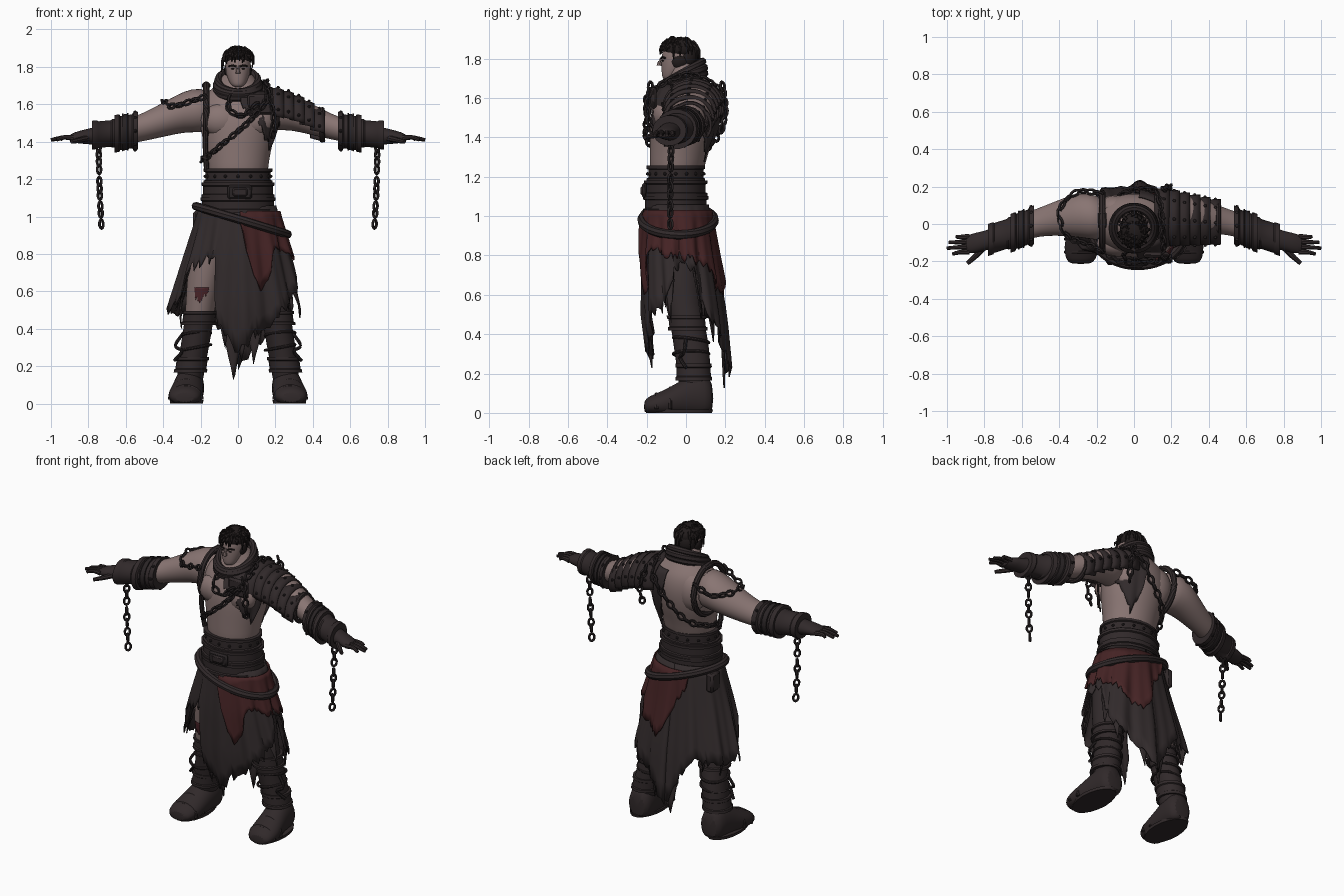
import bpy, bmesh, math, random
from mathutils import Vector, Matrix

random.seed(4)
if "Cube" in bpy.data.objects:
    bpy.data.objects.remove(bpy.data.objects["Cube"])


def material(name, *rgb):
    m = bpy.data.materials.new(name)
    m.use_nodes = True
    m.diffuse_color = (*rgb, 1)
    m.node_tree.nodes["Principled BSDF"].inputs["Base Color"].default_value = (*rgb, 1)
    return m


SKIN = material("skin", .25, .178, .17)
CLOTH = material("dark cloth", .032, .024, .025)
LEATHER = material("dark leather", .03, .022, .023)
IRON = material("blackened iron", .022, .017, .018)
HAIR = material("black hair", .015, .011, .011)
RED = material("deep red cloth", .06, .017, .018)
BLOOD = material("dried blood", .07, .018, .022)


def finish(name, bm, mat, sub=0, thick=0.0, bevel=0.0):
    bmesh.ops.recalc_face_normals(bm, faces=bm.faces)
    me = bpy.data.meshes.new(name)
    bm.to_mesh(me)
    bm.free()
    ob = bpy.data.objects.new(name, me)
    bpy.context.collection.objects.link(ob)
    me.materials.append(mat)
    bpy.ops.object.select_all(action="DESELECT")
    ob.select_set(True)
    bpy.context.view_layer.objects.active = ob
    bpy.ops.object.shade_smooth_by_angle(angle=math.radians(40))
    if thick:
        ob.modifiers.new("thickness", "SOLIDIFY").thickness = thick
    if bevel:
        ob.modifiers.new("edges", "BEVEL").width = bevel
    if sub:
        ob.modifiers.new("smooth", "SUBSURF").levels = sub
        ob.modifiers["smooth"].render_levels = sub
    return ob


def loft(name, secs, mat, axis="Z", side=1, n=18, arc=None, sub=1, thick=0.0, floor=None):
    """Skin elliptical sections (position, centre a, centre b, radius a, radius b)."""
    bm, rings = bmesh.new(), []
    a0, a1 = [math.radians(a) for a in arc or (0, 360)]
    count = n + 1 if arc else n
    for s, ca, cb, ra, rb in secs:
        ring = []
        for i in range(count):
            t = a0 + (a1 - a0) * i / n
            a, b = ca + ra * math.cos(t), cb + rb * math.sin(t)
            p = {"X": (s, a, b), "Y": (a, s, b), "Z": (a, b, s)}[axis]
            z = p[2] if floor is None else max(floor, p[2])
            ring.append(bm.verts.new((p[0] * side, p[1], z)))
        rings.append(ring)
    for r, q in zip(rings, rings[1:]):
        for i in range(n):
            j = (i + 1) % count
            bm.faces.new((r[i], r[j], q[j], q[i]))
    if not arc:
        bm.faces.new(rings[0])
        bm.faces.new(rings[-1])
    return finish(name, bm, mat, sub, thick)


def band(name, pos, size, c, r, mat, axis="Z", side=1, slope=(0, 0), lip=.008):
    """A stiff cuff with raised rims."""
    rows = [(0, 0), (0, lip), (.2, lip), (.25, 0), (.75, 0), (.8, lip), (1, lip), (1, 0)]
    secs = [(pos + size * t, c[0] + slope[0] * t, c[1] + slope[1] * t, r[0] + e, r[1] + e) for t, e in rows]
    return loft(name, secs, mat, axis, side, sub=0)


def ball(name, loc, scale, mat, seg=16):
    bm = bmesh.new()
    bmesh.ops.create_uvsphere(bm, u_segments=seg, v_segments=seg // 2, radius=1,
                              matrix=Matrix.Translation(loc) @ Matrix.Diagonal((*scale, 1)))
    return finish(name, bm, mat)


def box(name, loc, size, mat, bevel=.008):
    bm = bmesh.new()
    bmesh.ops.create_cube(bm, size=1, matrix=Matrix.Translation(loc) @ Matrix.Diagonal((*size, 1)))
    return finish(name, bm, mat, bevel=bevel)


def lerp(table, s):
    s = min(max(s, table[0][0]), table[-1][0])
    for p, q in zip(table, table[1:]):
        if s <= q[0]:
            t = (s - p[0]) / (q[0] - p[0])
            return [u + (v - u) * t for u, v in zip(p, q)][1:]


def cloth(name, shape, hem, top, mat, out=.01, fold=.01, rag=.03, step=3, thick=.007):
    """Hang ragged cloth round a body shape; angle 0 is the front, 90 the left."""
    bm, cols, rows = bmesh.new(), [], 8
    n = max(2, round((hem[-1][0] - hem[0][0]) / step))
    for k in range(n + 1):
        deg = hem[0][0] + (hem[-1][0] - hem[0][0]) * k / n
        a = math.radians(deg)
        low = lerp(hem, deg)[0] + rag * random.uniform(-1, 1) * (1 if k % 2 else .4)
        col = []
        for i in range(rows + 1):
            t = i / rows
            z = top + (low - top) * t
            cx, cy, rx, ry = lerp(shape, z)
            e = out + fold * t * math.sin(a * 11) + fold * .5 * t * math.sin(a * 23)
            col.append(bm.verts.new((cx + (rx + e) * math.sin(a), cy - (ry + e) * math.cos(a), z)))
        cols.append(col)
    for p, q in zip(cols, cols[1:]):
        for i in range(rows):
            bm.faces.new((p[i], p[i + 1], q[i + 1], q[i]))
    return finish(name, bm, mat, thick=thick)


def spline(pts, closed=False, fine=12):
    pts = [Vector(p) for p in pts]
    n, out = len(pts), []
    get = (lambda i: pts[i % n]) if closed else (lambda i: pts[min(max(i, 0), n - 1)])
    for i in range(n if closed else n - 1):
        a, b, c, d = (get(i + k) for k in (-1, 0, 1, 2))
        for k in range(fine):
            t = k / fine
            out.append(b + ((c - a) * t + (2 * a - 5 * b + 4 * c - d) * t ** 2 + (3 * b - a - 3 * c + d) * t ** 3) / 2)
    return out + [pts[0] if closed else pts[-1]]


def tube(name, pts, r, mat, closed=False, tip=1.0, n=8):
    path, bm, rings = spline(pts, closed, 6), bmesh.new(), []
    if closed:
        path.pop()
    m = len(path)
    for i, p in enumerate(path):
        t = path[(i + 1) % m] - path[i - 1] if closed else path[min(i + 1, m - 1)] - path[max(i - 1, 0)]
        ref = Vector((.1, .2, 1)) if abs(t.normalized().z) < .9 or closed else Vector((0, 1, 0))
        u = t.cross(ref).normalized()
        v = t.cross(u).normalized()
        w = r * (1 + (tip - 1) * i / m)
        rings.append([bm.verts.new(p + (u * math.cos(k * math.tau / n) + v * math.sin(k * math.tau / n)) * w) for k in range(n)])
    for a, b in zip(rings, rings[1:] + (rings[:1] if closed else [])):
        for k in range(n):
            bm.faces.new((a[k], a[(k + 1) % n], b[(k + 1) % n], b[k]))
    if not closed:
        bm.faces.new(rings[0])
        bm.faces.new(rings[-1])
    return finish(name, bm, mat)


def chain(name, pts, closed=False, step=.046, long=.024, wide=.015, r=.008):
    path, bm, travel, count = spline(pts, closed), bmesh.new(), 0, 0
    for p, q in zip(path, path[1:]):
        travel += (q - p).length
        if travel < step * count:
            continue
        count += 1
        t = (q - p).normalized()
        u = t.cross(Vector((0, 1, .2)) if abs(t.y) < .8 else Vector((1, 0, 0))).normalized()
        v = t.cross(u)
        u, v = ((u + v) * .707, (u - v) * .707) if count % 2 else ((u - v) * .707, (u + v) * .707)
        ring = []
        for i in range(10):
            c, s = math.cos(i * math.tau / 10), math.sin(i * math.tau / 10)
            mid, o = p + t * c * long + u * s * wide, t * c + u * s
            ring.append([bm.verts.new(mid + (o * math.cos(j * math.tau / 5) + v * math.sin(j * math.tau / 5)) * r) for j in range(5)])
        for i in range(10):
            for j in range(5):
                a, b, k = ring[i], ring[(i + 1) % 10], (j + 1) % 5
                bm.faces.new((a[j], a[k], b[k], b[j]))
    return finish(name, bm, mat=IRON)


# Torso, neck and chest muscles
TORSO = [(1.15, 0, -.055, .155, .13), (1.3, 0, -.04, .165, .145), (1.4, 0, -.02, .19, .165), (1.5, 0, -.01, .205, .175),
         (1.58, 0, 0, .215, .165), (1.65, 0, .01, .19, .135), (1.7, 0, .01, .11, .09), (1.8, 0, -.02, .06, .06)]
loft("torso", TORSO, SKIN, n=24, sub=2)

# Arms, gloves, fingers and bracers
ARM = [(.14, .02, 1.565, .12, .125), (.25, .045, 1.57, .125, .118), (.33, .045, 1.545, .113, .105),
       (.42, .03, 1.51, .093, .09), (.5, .012, 1.48, .078, .077), (.57, -.01, 1.46, .075, .07), (.68, -.05, 1.44, .06, .055)]
GLOVE = [(.66, -.045, 1.44, .07, .065), (.78, -.085, 1.43, .052, .046), (.84, -.1, 1.425, .056, .036), (.91, -.112, 1.418, .05, .022)]
for side, label, full in ((1, "left", .9), (-1, "right", 1)):
    ball(label + "_chest_muscle", (side * .085, -.105, 1.515), (.115, .07, .09), SKIN)
    ball(label + "_shoulder_blade", (side * .1, .085, 1.54), (.1, .07, .12), SKIN)
    loft(label + "_arm", [(*s, a * full, b * full) for *s, a, b in ARM], SKIN, "X", side)
    loft(label + "_glove", GLOVE, LEATHER, "X", side)
    for i, reach in enumerate((.97, 1, .99, .95)):
        y = -.148 + .027 * i
        tube(label + "_finger", [(side * .88, y, 1.42), (side * .93, y - .003, 1.423), (side * reach, y * 1.15 + .01, 1.41)],
             .0155, LEATHER, tip=.55)
    tube(label + "_thumb", [(side * .8, -.12, 1.42), (side * .84, -.165, 1.41), (side * .89, -.21, 1.4)], .019, LEATHER, tip=.55)
    band(label + "_bracer", .535, .125, (-.005, 1.46), (.094, .092), LEATHER, "X", side, (-.045, -.018), .01)
    band(label + "_wrist_cuff", .645, .135, (-.042, 1.447), (.08, .072), LEATHER, "X", side, (-.043, -.012), .006)
    band(label + "_bracer_strap", .585, .035, (-.022, 1.453), (.1, .098), IRON, "X", side, (-.012, -.004), .004)
    for i in range(8):
        a = i * math.tau / 8
        ball(label + "_bracer_stud", (side * .55, -.01 + .102 * math.cos(a), 1.457 + .1 * math.sin(a)), (.01,) * 3, IRON, 8)
    chain(label + "_hanging_chain", [(side * .745, -.075, 1.37), (side * .74, -.08, 1.15), (side * .73, -.08, .95)])

# Layered shoulder armour on the left
for i in range(6):
    x, y, z, r = .11 + .055 * i, .036 - .005 * i, 1.564 - .0035 * i * i, .144 - .0068 * i
    loft("left_shoulder_plate", [(x, y, z, r + .006, r - .01), (x + .05, y, z - .008, r + .014, r),
                                 (x + .08, y, z - .018, r + .012, r - .002)], LEATHER, "X", arc=(-15 - 4 * i, 188), sub=0, thick=.014)
    for a in (.2, .9, 1.6, 2.3, 3):
        ball("plate_stud", (x + .05, y + (r + .014) * math.cos(a), z - .008 + r * math.sin(a)), (.009,) * 3, IRON, 8)
cloth("left_shoulder_cloth", TORSO, [(4, 1.62), (18, 1.54), (32, 1.5), (48, 1.4), (62, 1.37), (75, 1.5), (105, 1.5),
                                     (125, 1.42), (145, 1.3), (158, 1.38), (172, 1.6)], 1.67, CLOTH, .02, .006)
box("chest_plate", (.12, -.165, 1.6), (.14, .03, .11), LEATHER, .012)
tube("left_arm_strap", [(.45, .02 + .085 * math.cos(a * .7), 1.49 + .082 * math.sin(a * .7)) for a in range(9)], .014, LEATHER, True)

# Harness straps and body chains
tube("right_shoulder_strap", [(-.17, .01 + .155 * math.cos(i * math.tau / 12), 1.55 + .155 * math.sin(i * math.tau / 12))
                              for i in range(12)], .018, LEATHER, True)
tube("right_strap_tail", [(-.172, -.13, 1.46), (-.175, -.12, 1.38), (-.168, -.1, 1.25)], .014, LEATHER)
box("right_strap_buckle", (-.17, .02, 1.7), (.045, .09, .03), IRON)
chain("chest_chain", [(.15, -.185, 1.62), (.05, -.198, 1.5), (-.08, -.198, 1.39), (-.175, -.11, 1.31), (-.18, 0, 1.31),
                      (-.1, .135, 1.37), (.02, .18, 1.5), (.12, .17, 1.64), (.15, 0, 1.72)], True)
chain("right_shoulder_chain", [(-.19, .165, 1.63), (-.3, .172, 1.6), (-.385, .1, 1.61), (-.395, .02, 1.61),
                               (-.35, -.07, 1.59), (-.27, -.1, 1.61), (-.18, -.14, 1.64)])
chain("collar_chain", [(-.03, -.13, 1.66), (-.05, -.18, 1.58), (.02, -.195, 1.54), (.1, -.195, 1.6)])
for y in (-.195, .2):
    chain("left_side_chain", [(.16, y * .93, 1.66), (.19, y, 1.53), (.18, y * .85, 1.4)])

# Neck collar, higher at the back
for r, z, w, tilt in ((.11, 1.702, .025, .052), (.114, 1.68, .022, .046), (.106, 1.726, .02, .06)):
    tube("neck_collar", [(r * math.sin(a), -.022 - r * math.cos(a), z - tilt * math.cos(a))
                         for a in [i * math.tau / 14 for i in range(14)]], w, LEATHER, True)

# Head, face and hair
loft("head", [(1.69, 0, -.09, .028, .028), (1.72, 0, -.074, .048, .05), (1.76, 0, -.052, .064, .074),
              (1.8, 0, -.042, .07, .084), (1.85, 0, -.038, .068, .082), (1.89, 0, -.035, .04, .05)], SKIN, sub=2)
tube("nose", [(0, -.12, 1.805), (0, -.133, 1.78), (0, -.136, 1.765)], .009, SKIN, tip=1.5)
box("mouth", (0, -.117, 1.738), (.032, .008, .005), BLOOD, .002)
for s in (-1, 1):
    ball("eye", (s * .026, -.117, 1.79), (.011, .007, .004), HAIR, 8)
    tube("eyebrow", [(s * .01, -.126, 1.802), (s * .03, -.12, 1.808), (s * .05, -.106, 1.803)], .005, HAIR)
    ball("sideburn", (s * .062, -.035, 1.785), (.013, .04, .035), HAIR, 8)
ball("hair_cap", (0, -.032, 1.85), (.076, .09, .06), HAIR)
ball("hair_back", (0, .005, 1.81), (.068, .058, .07), HAIR)
for i in range(90):
    a, up = random.uniform(0, math.tau), random.uniform(.05, 1.2)
    d = Vector((math.sin(a) * math.cos(up), -math.cos(a) * math.cos(up), math.sin(up)))
    p = Vector((0, -.032, 1.85)) + Vector((d.x * .07, d.y * .084, d.z * .056))
    drop = random.uniform(.02, .055) + (.035 if math.cos(a) < .4 else 0)
    tube("hair_tuft", [p, p + d * .016 + Vector((0, 0, -drop * .3)), p + d * .02 + Vector((0, 0, -drop))], .013, HAIR, tip=.1, n=5)

# Legs and boots
LEG = [(.06, -.262, .045, .07, .08), (.2, -.25, .042, .075, .085), (.32, -.228, .03, .078, .092), (.45, -.207, .01, .078, .088),
       (.55, -.198, -.015, .082, .092), (.7, -.172, -.025, .1, .108), (.85, -.14, -.035, .112, .12), (1.05, -.1, -.045, .1, .12)]
FOOT = [(-.215, .285, .03, .055, .03), (-.19, .284, .038, .083, .047), (-.12, .28, .046, .097, .066), (-.05, .272, .06, .088, .09),
        (.03, .262, .085, .082, .115), (.1, .258, .085, .08, .12), (.14, .258, .07, .06, .08)]
for side, label in ((1, "left"), (-1, "right")):
    leg = loft(label + "_leg", [(z, -x * side, *rest) for z, x, *rest in LEG], SKIN if side < 0 else CLOTH)
    leg.data.materials.append(LEATHER)
    for f in leg.data.polygons:
        f.material_index = int(f.center.z < .46)
    loft(label + "_boot", FOOT, LEATHER, "Y", side, floor=0)
    loft(label + "_sole", [(0, .275, -.035, .088, .17), (.018, .275, -.035, .09, .175)], LEATHER, side=side, sub=0)
    band(label + "_ankle_cuff", .165, .085, (.255, .04), (.083, .088), LEATHER, side=side, slope=(-.012, -.002), lip=.006)
    band(label + "_knee_cuff", .42, .075, (.212, .01), (.088, .094), LEATHER, side=side, slope=(-.01, -.008))
    for i, z in enumerate((.3, .37)):
        tube(label + "_boot_wrap", [(side * .225 + .08 * math.sin(a), .026 - .09 * math.cos(a), z + .015 * math.sin(a + i))
                                    for a in [k * math.tau / 10 for k in range(10)]], .008, LEATHER, True)
    tube(label + "_boot_lace", [(side * .29, 0, .38), (side * .335, -.01, .31), (side * .3, -.03, .28), (side * .34, 0, .23)], .009, IRON)
    for y, z in ((-.15, .088), (-.08, .118)):
        tube(label + "_toe_strap", [(side * (.279 + .086 * math.cos(a)), y, .02 + (z - .014) * math.sin(a))
                                    for a in (0, .5, 1, 1.57, 2.1, 2.6, 3.14)], .01, LEATHER)
cloth("thigh_blood", LEG, [(-30, .6), (-12, .54), (8, .57), (20, .6)], .62, BLOOD, .002, 0, .02, thick=.004)

# Wide belt with a buckle plate and pouches
for z, r in ((1.02, .192), (1.1, .187), (1.175, .175)):
    band("waist_belt", z, .082, (0, -.052), (r, r - .033), LEATHER, lip=.009)
box("belt_plate", (.01, -.212, 1.13), (.13, .025, .075), IRON, .01)
box("belt_buckle", (.01, -.222, 1.13), (.08, .02, .045), LEATHER)
box("side_pouch", (-.215, .03, .97), (.05, .09, .12), LEATHER, .012)
for i in range(16):
    a = i * math.tau / 16
    ball("belt_stud", (.176 * math.sin(a), -.052 - .143 * math.cos(a), 1.215), (.009,) * 3, IRON, 8)

# Ragged skirt, red drape, loose tatters and waist rope
SKIRT = [(.1, 0, .035, .32, .19), (.5, 0, -.01, .36, .205), (.8, 0, -.035, .275, .183), (1.08, 0, -.043, .195, .152)]
cloth("skirt", SKIRT, [(-180, .2), (-165, .36), (-152, .54), (-135, .48), (-110, .46), (-85, .52), (-66, .56), (-58, .74), (-24, .78),
                       (-18, .4), (0, .26), (12, .36), (25, .38), (40, .5), (62, .55), (75, .65), (88, .77), (110, .74),
                       (125, .5), (150, .38), (180, .2)], 1.06, CLOTH, .004, .014, .045)
cloth("red_drape", SKIRT, [(3, .97), (12, .74), (22, .58), (30, .68), (42, .84), (70, .8), (100, .79), (130, .76),
                           (150, .64), (168, .6), (182, .78), (205, .98)], 1.03, RED, .018, .014)
for a, low in ((-175, .12), (-140, .42), (-115, .4), (-92, .5), (-76, .5), (-12, .3), (3, .22), (16, .34),
               (54, .5), (70, .46), (120, .48), (135, .36), (165, .2)):
    cloth("skirt_tatter", SKIRT, [(a - 8, low + .2), (a - 3, low + .08), (a, low), (a + 4, low + .12), (a + 8, low + .22)],
          .8, CLOTH, -.01, .012, .02, 2)
tube("waist_rope", [(.02 + .245 * math.sin(a), -.04 - .184 * math.cos(a), .98 - .075 * math.sin(a))
                    for a in [i * math.tau / 16 for i in range(16)]], .023, LEATHER, True)
